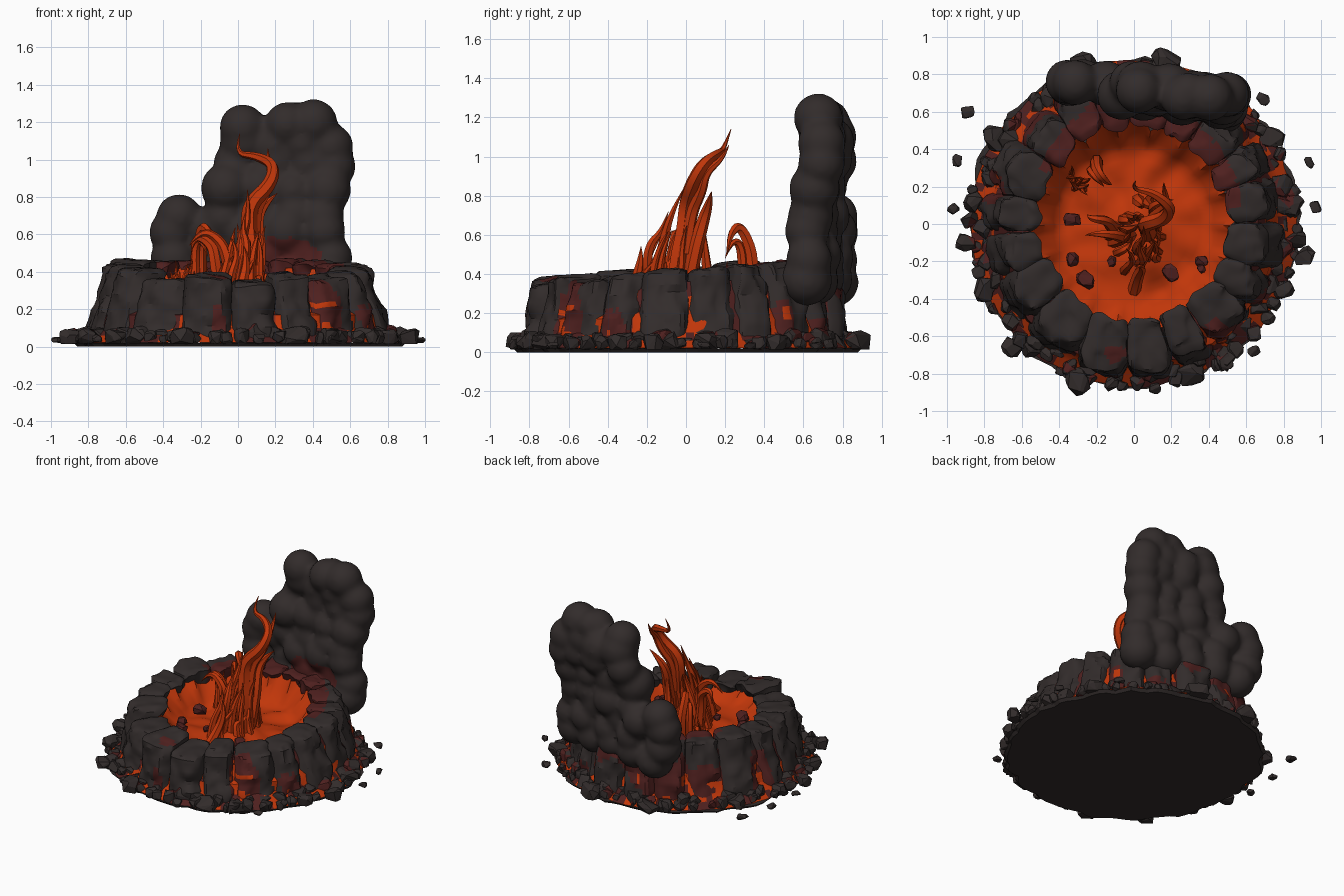
import bpy, bmesh, math, random
from mathutils import Vector, noise

if "Cube" in bpy.data.objects:
    bpy.data.objects.remove(bpy.data.objects["Cube"])

random.seed(7)
R = random.uniform


def material(name, rgb):
    m = bpy.data.materials.new(name)
    m.diffuse_color = (*rgb, 1)
    m.use_nodes = True
    m.node_tree.nodes["Principled BSDF"].inputs["Base Color"].default_value = m.diffuse_color
    return m


MATS = [material("charcoal_rock", (0.032, 0.0248, 0.0240)),
        material("glowing_dark_red", (0.078, 0.0145, 0.0135)),
        material("lava_orange", (0.53, 0.037, 0.003))]
ROCK, RED, LAVA = 0, 1, 2


def add_object(name, bm, rule, angle=None):
    """Turn a bmesh into an object, colour its faces by rule, shade it."""
    bm.normal_update()
    for f in bm.faces:
        f.material_index = rule(f) if callable(rule) else rule
    me = bpy.data.meshes.new(name)
    bm.to_mesh(me)
    bm.free()
    for m in MATS:
        me.materials.append(m)
    ob = bpy.data.objects.new(name, me)
    bpy.context.collection.objects.link(ob)
    if angle:
        bpy.ops.object.select_all(action='DESELECT')
        bpy.context.view_layer.objects.active = ob
        ob.select_set(True)
        bpy.ops.object.shade_smooth_by_angle(angle=math.radians(angle))
    return ob


def baked(ob):
    """Evaluate a helper object to a bmesh and delete the helper."""
    dg = bpy.context.evaluated_depsgraph_get()
    me = bpy.data.meshes.new_from_object(ob.evaluated_get(dg))
    bm = bmesh.new()
    bm.from_mesh(me)
    bpy.data.objects.remove(ob)
    bpy.data.meshes.remove(me)
    return bm


def n3(p, scale, seed=0):
    return noise.noise(Vector(p) * scale + Vector((seed, seed * 2, 3)))


def rim_height(y):
    return 0.44 + (0.125 * y if y < 0 else 0.03 * y)


def polar(rings, count, point):
    """Skin made of concentric rings; point(ring, angle) gives a position."""
    bm = bmesh.new()
    rows = [[bm.verts.new(point(r, 2 * math.pi * i / count)) for i in range(count)] for r in rings]
    for a, b in zip(rows, rows[1:]):
        for i in range(count):
            j = (i + 1) % count
            bm.faces.new((a[i], a[j], b[j], b[i]))
    return bm, rows


def stone(bm, x, y, z, sx, sy, sz):
    """Angular boulder: hull of random points."""
    spin, vs = R(0, 6.28), []
    for _ in range(22):
        d = Vector((R(-1, 1), R(-1, 1), R(-1, 1)))
        d /= max(abs(d.x) ** 3 + abs(d.y) ** 3 + abs(d.z) ** 3, 1e-4) ** (1 / 3)
        px, py = d.x * sx, d.y * sy
        vs.append(bm.verts.new((x + px * math.cos(spin) - py * math.sin(spin),
                                y + px * math.sin(spin) + py * math.cos(spin),
                                max(0.015, z + d.z * sz))))
    res = bmesh.ops.convex_hull(bm, input=vs)
    dead = {v for v in res["geom_interior"] + res["geom_unused"] if isinstance(v, bmesh.types.BMVert)}
    bmesh.ops.delete(bm, geom=list(dead), context='VERTS')


# Base plate: flat dark underside
def base_point(ring, a):
    r = ring[0] + 0.05 * n3((math.cos(a), math.sin(a), 0), 7)
    return (r * math.cos(a), r * math.sin(a), ring[1])


bm, rows = polar([(0.86, 0), (0.88, 0.02)], 96, base_point)
bm.faces.new(rows[0][::-1])
bm.faces.new(rows[1])
add_object("base_plate", bm, ROCK)


# Molten skirt and inner wall core, seen through the gaps between rocks
def core_point(ring, a):
    r = ring[0] + 0.02 * n3((math.cos(a), math.sin(a), ring[1]), 9)
    z = ring[1] if ring[1] < 0.2 else rim_height(r * math.sin(a)) * ring[1]
    return (r * math.cos(a), r * math.sin(a), z)


def core_rule(f):
    c = f.calc_center_median()
    if c.z > 0.3:
        return RED
    return LAVA if n3(c, 9) > -0.1 else RED


bm, _ = polar([(0.87, 0.022), (0.82, 0.06), (0.77, 0.1), (0.755, 0.17), (0.72, 0.5), (0.70, 0.65),
               (0.67, 0.82), (0.56, 0.84)], 120, core_point)
add_object("molten_core", bm, core_rule, 40)


# Lava bowl with a scalloped side and rippled floor
def bowl_point(t, a):
    r = 0.57 * t
    x, y = r * math.cos(a), r * math.sin(a) - 0.01
    side = max(0, (t - 0.7) / 0.3)
    floor = 0.235 + 0.045 * n3((x, y, 0), 7) + 0.06 * math.exp(-((x - .04) ** 2 + (y + .06) ** 2) / 0.03)
    z = floor + (rim_height(y) - 0.035 - floor) * side ** 1.1
    k = 1 - 0.10 * side * (1 - abs(math.sin(9 * a))) ** 2
    return (x * k, y * k, z)


bm, rows = polar([1, .96, .92, .88, .84, .8, .76, .7, .62, .54, .45, .35, .25, .15, .06], 108, bowl_point)
bm.faces.new(rows[-1])
add_object("lava_bowl", bm, LAVA, 60)

# Ring of weathered wall columns, glowing in patches around the wall
GLOWS = [math.radians(g) for g in (-99, -82, -122, -53, -27, 42, 62, 80, 98, 116, 134, 172, 205)]
angle, columns = -1.62, []
while angle < -1.62 + 2 * math.pi - 0.15:
    w = R(0.28, 0.44)
    columns.append((angle, w))
    angle += w
fit = 2 * math.pi / (angle + 1.62)


def turn(a, b):
    return abs((a - b + math.pi) % (2 * math.pi) - math.pi)


for i, (start, width) in enumerate(columns):
    a0, half = -1.62 + (start + 1.62 + width / 2) * fit, width * fit / 2
    rise, bump, skew = R(-0.02, 0.025), R(-0.012, 0.02), R(-.12, .12)
    bm = bmesh.new()
    bmesh.ops.create_cube(bm, size=2)
    bmesh.ops.subdivide_edges(bm, edges=bm.edges[:], cuts=11, use_grid_fill=True)
    for v in bm.verts:
        u, d, h = v.co
        t = (h + 1) / 2
        a = a0 + half * (u * (1.05 - 0.10 * max(0, d) ** 6 - 0.06 * t) + skew * (t - .5))
        taper = 0.02 + 0.08 * abs(math.cos(a0))
        outer = 0.805 - taper * t ** 1.3 + bump - 0.045 * abs(u) ** 5
        inner = 0.61 - 0.115 * t + bump + 0.03 * abs(u) ** 5
        r = inner + (outer - inner) * (d + 1) / 2
        top = rim_height(r * math.sin(a)) + rise - 0.02 * abs(u) ** 6 - 0.015 * abs(d) ** 8
        p = Vector((r * math.cos(a), r * math.sin(a), 0.03 + (top - 0.03) * t))
        k = 0.03 * n3(p, 6, i) + 0.022 * n3(p, 15, i)
        v.co = p + Vector((math.cos(a) * k - math.sin(a) * k * .5,
                           math.sin(a) * k + math.cos(a) * k * .5, k * 0.5 * t))

    def column_rule(f, a0=a0, half=half):
        c = f.calc_center_median()
        r, a = math.hypot(c.x, c.y), math.atan2(c.y, c.x)
        if c.z > 0.25 and 0.15 < a < 2.6 and r < 0.585 + 0.12 * math.sin(a) ** 4 + 0.05 * n3(c, 8):
            return RED
        if r < 0.66:
            return ROCK
        across = turn(a, a0) / half
        glow = 0.75 * n3((c.x, c.y, c.z * 0.5), 4.5) + 0.35 * (across - 0.6) - 0.7 * max(0, c.z - 0.22)
        glow += max(0.32 * math.exp(-(turn(a, g) / 0.09) ** 2) for g in GLOWS)
        if glow > 0.3 and c.z < 0.24 and n3(c, 16, 2) > 0.36:
            return LAVA
        return RED if glow > 0.2 and c.z < 0.4 else ROCK

    add_object(f"wall_column_{i + 1}", bm, column_rule, 28)

# Rubble around the foot of the wall, in two rings
bm = bmesh.new()
for count, r0, r1, s0, s1 in [(44, .785, .815, .04, .07), (58, .835, .885, .028, .052)]:
    for i in range(count):
        a = i * 2 * math.pi / count + R(-.04, .04)
        r, s = R(r0, r1), R(s0, s1)
        stone(bm, r * math.cos(a), r * math.sin(a), 0.025 + s * .6, s, s * R(.7, 1.1), s * R(.7, 1.1))
for x, y, s in [(-.3, -.84, .08), (.17, .87, .085), (-.28, .85, .08), (-.9, -.1, .06), (.92, -.18, .065),
                (-.66, -.66, .06), (.5, -.72, .07), (-.75, .45, .08), (.74, .46, .07), (.3, -.8, .08),
                (-.86, .12, .06), (.85, .1, .07), (-.8, -.35, .07), (.8, -.35, .06)]:
    stone(bm, x, y, 0.05, s, s * .8, s * .75)


def rubble_rule(f):
    c = f.calc_center_median()
    if math.hypot(c.x, c.y) > 0.87:
        return ROCK
    return RED if n3(c, 9, 4) > 0.22 else ROCK


add_object("foot_rubble", bm, rubble_rule)

# Loose pebbles thrown clear of the rim
bm = bmesh.new()
for x, y, s in [(-.89, .6, .042), (-.945, .34, .035), (.69, .67, .04), (.94, .33, .035),
                (.97, .09, .036), (.64, -.68, .035), (-.965, .08, .034)]:
    stone(bm, x, y, 0.035, s, s * .8, s * .5)
add_object("loose_pebbles", bm, ROCK)

# Crusted stones floating in the lava
bm = bmesh.new()
for x, y, s in [(-.33, .02, .05), (-.33, -.19, .04), (-.26, -.3, .055), (.2, -.26, .05),
                (.36, -.2, .035), (.36, -.24, .025), (-.12, -.2, .03)]:
    stone(bm, x, y, 0.275, s, s * .85, s * .7)
add_object("lava_stones", bm, RED)


# Flames: tapered twisting tongues
def flames(name, tongues):
    cu = bpy.data.curves.new(name, 'CURVE')
    cu.dimensions, cu.bevel_depth, cu.bevel_resolution, cu.resolution_u = '3D', 1, 1, 5
    cu.use_fill_caps = True
    for pts, width in tongues:
        s = cu.splines.new('NURBS')
        s.points.add(len(pts) - 1)
        s.use_endpoint_u, s.order_u = True, 3
        for k, (q, p) in enumerate(zip(s.points, pts)):
            q.co = (*p, 1)
            q.radius = width * max(0.04, 1 - (k / (len(pts) - 1)) ** 2.4)
    ob = bpy.data.objects.new(name + "_helper", cu)
    bpy.context.collection.objects.link(ob)
    add_object(name, baked(ob), LAVA, 45)


tongues = [
    ([(.08, -.06, .25), (.08, -.05, .45), (.06, -.01, .62), (.06, .0, .76), (.17, .03, .86),
      (.2, .09, .97), (.1, .17, 1.02), (-.02, .19, 1.03), (.01, .23, 1.14)], .046),
    ([(.1, 0, .5), (.08, .02, .7), (.15, .08, .82), (.18, .1, .92), (.16, .19, .99), (.16, .22, 1.06)], .032),
    ([(.1, 0, .28), (.12, .04, .5), (.1, .09, .68), (.15, .12, .77), (.21, .13, .82)], .04),
    ([(.02, -.14, .28), (.02, -.14, .45), (.02, -.11, .58), (.06, -.08, .7), (.05, -.01, .84)], .034),
    ([(.0, -.18, .28), (.03, -.2, .42), (.05, -.19, .55), (.02, -.12, .62), (.04, -.09, .72)], .03),
    ([(-.02, -.06, .28), (-.05, -.08, .45), (-.09, -.06, .57), (-.2, -.05, .63), (-.26, -.06, .54)], .035),
    ([(-.1, -.02, .28), (-.12, -.02, .45), (-.14, .02, .55), (-.24, .03, .6), (-.25, .05, .5)], .035),
    ([(.0, -.36, .23), (.02, -.27, .32), (.05, -.23, .46), (.03, -.23, .54)], .035)]
for i in range(20):
    a, r = i * 2.4, R(0.08, 0.18)
    x, y = .03 + r * math.cos(a), -.07 + r * math.sin(a) * 1.15
    h = R(.42, .66)
    tongues.append(([(x, y, .23), (x * .85 + R(-.03, .03), y * .95, .36), (x * .6 + .04, y * .75, h - .08),
                     (x * .6 + R(-.02, .07), y * .6 + .02, h)], R(.022, .036)))
flames("main_flame", tongues)

small = [([(-.2, .32, .25), (-.2, .36, .45), (-.2, .28, .66), (-.14, .22, .6), (-.12, .21, .5)], .035),
         ([(-.22, .28, .25), (-.24, .3, .5), (-.2, .24, .6), (-.16, .2, .48)], .028)]
for i in range(9):
    x, y = -.32 + R(-.06, .07), .22 + R(-.04, .06)
    small.append(([(x, y, .23), (x + R(-.04, .04), y, .36), (x + R(-.05, .05), y + R(-.05, .05), R(.4, .47))], .018))
flames("small_flame", small)

# Smoke bank: overlapping puffs fused into one lumpy sheet
bm = bmesh.new()
rows = [(.37, -.40, .60), (.49, -.47, .62), (.60, -.48, .585), (.69, -.44, .575), (.84, -.19, .60),
        (.97, -.14, .635), (1.08, -.09, .62), (1.185, -.10, .53)]
for k, (z, x0, x1) in enumerate(rows):
    r, n = 0.125, max(3, round((x1 - x0) / 0.2))
    for j in range(n):
        x = x0 + r + (x1 - x0 - 2 * r) * (j + (0.25 if k % 2 and 0 < j < n - 1 else 0)) / (n - 1)
        y = 0.695 - 0.14 * (x - 0.1) + (0.03 if z > .9 else 0)
        s = bmesh.ops.create_icosphere(bm, subdivisions=3, radius=r * R(.92, 1.08))["verts"]
        bmesh.ops.translate(bm, verts=s, vec=(x, y + R(-.03, .03), z + R(-.02, .02)))
for x, y, z, r in [(-.31, .75, .70, .1), (.29, .70, 1.2, .11), (-.02, .73, .92, .11)]:
    s = bmesh.ops.create_icosphere(bm, subdivisions=3, radius=r)["verts"]
    bmesh.ops.translate(bm, verts=s, vec=(x, y, z))
helper = add_object("smoke_helper", bm, ROCK)
fuse = helper.modifiers.new("fuse", 'REMESH')
fuse.mode, fuse.voxel_size = 'VOXEL', 0.02
soft = helper.modifiers.new("soften", 'SMOOTH')
soft.factor, soft.iterations = 0.5, 6
bm = baked(helper)


def smoke_rule(f):
    c = f.calc_center_median()
    glow = math.hypot((c.x - .22) * .8, c.z - .42) + 0.06 * n3(c, 12)
    return RED if f.normal.y < -0.1 and glow < 0.17 else ROCK


add_object("smoke_bank", bm, smoke_rule, 60)
